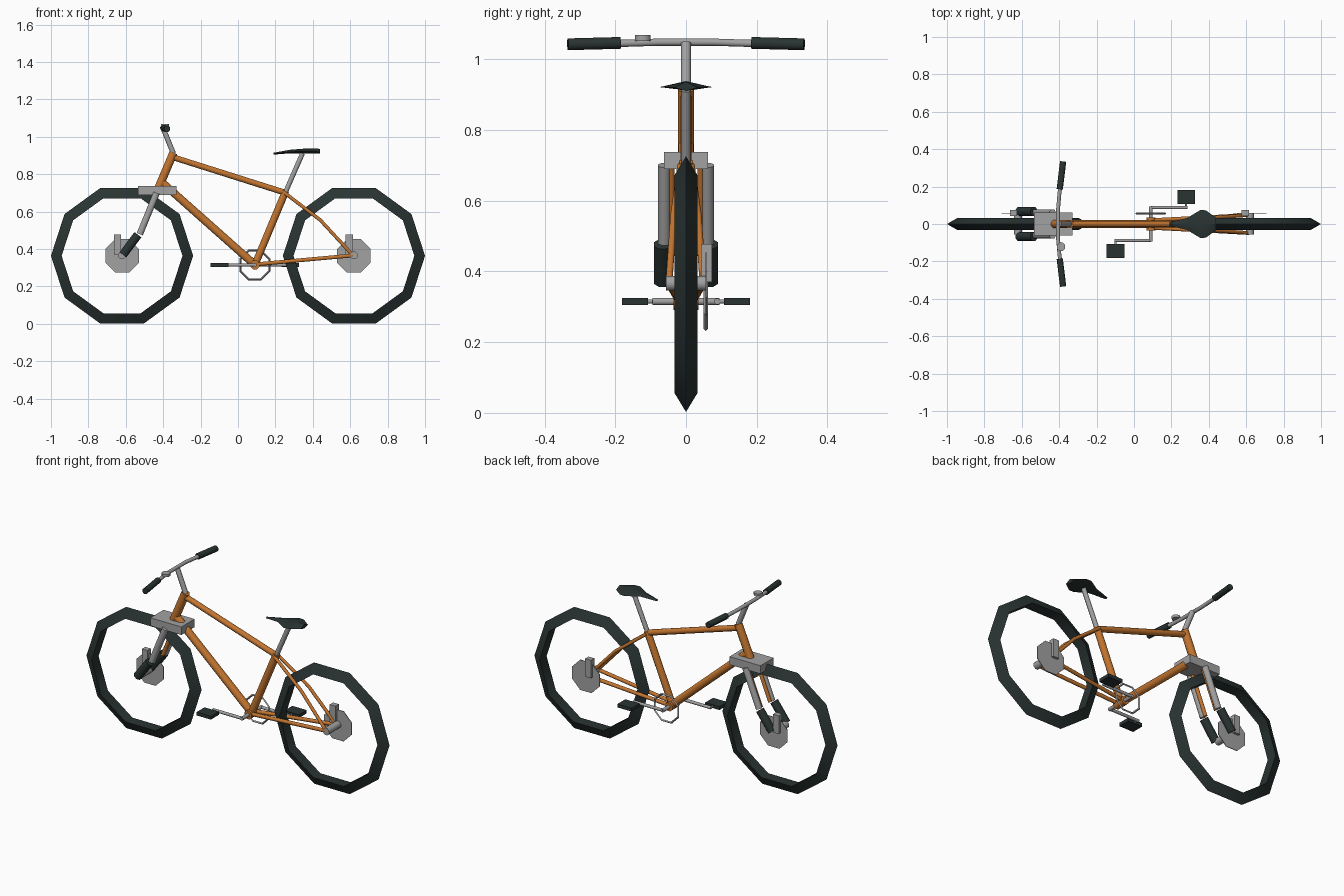
import bpy, bmesh, math
from mathutils import Vector

if "Cube" in bpy.data.objects:
    bpy.data.objects.remove(bpy.data.objects["Cube"])


def material(name, col):
    m = bpy.data.materials.new(name)
    m.diffuse_color = (*col, 1)
    m.use_nodes = True
    m.node_tree.nodes["Principled BSDF"].inputs["Base Color"].default_value = m.diffuse_color
    return m


ORANGE = material("orange paint", (0.55, 0.18, 0.03))
GREY = material("metal grey", (0.36, 0.36, 0.36))
BLACK = material("rubber black", (0.022, 0.034, 0.032))


def finish(name, bm, mat, smooth=None):
    bmesh.ops.recalc_face_normals(bm, faces=bm.faces)
    me = bpy.data.meshes.new(name)
    bm.to_mesh(me)
    bm.free()
    me.materials.append(mat)
    ob = bpy.data.objects.new(name, me)
    bpy.context.collection.objects.link(ob)
    if smooth:
        bpy.context.view_layer.objects.active = ob
        ob.select_set(True)
        bpy.ops.object.shade_smooth_by_angle(angle=math.radians(smooth))
        ob.select_set(False)
    return ob


def skin(bm, rings, closed=False):
    n = len(rings[0])
    pairs = list(zip(rings, rings[1:]))
    if closed:
        pairs.append((rings[-1], rings[0]))
    else:
        bm.faces.new(rings[0])
        bm.faces.new(rings[-1])
    for a, b in pairs:
        for i in range(n):
            j = (i + 1) % n
            bm.faces.new((a[i], a[j], b[j], b[i]))


def tube(name, pts, r, mat, sides=8, turn=0.5, smooth=50):
    """Capped tube swept along a short path."""
    pts = [Vector(p) for p in pts]
    bm = bmesh.new()
    rings = []
    for k, p in enumerate(pts):
        t = (pts[min(k + 1, len(pts) - 1)] - pts[max(k - 1, 0)]).normalized()
        side = Vector((0, 1, 0)) if abs(t.y) < 0.8 else Vector((1, 0, 0))
        u = (side - t * side.dot(t)).normalized()
        v = t.cross(u)
        angles = [2 * math.pi * (i + turn) / sides for i in range(sides)]
        rings.append([bm.verts.new(p + r * (u * math.cos(a) + v * math.sin(a))) for a in angles])
    skin(bm, rings)
    return finish(name, bm, mat, smooth)


def ring(name, c, R, r, major, minor, mat, turn=0.0, smooth=None):
    """Low-poly torus standing in the xz plane."""
    bm = bmesh.new()
    rings = []
    for i in range(major):
        a = 2 * math.pi * (i + turn) / major
        row = []
        for j in range(minor):
            b = 2 * math.pi * j / minor
            d = R + r * math.cos(b)
            row.append(bm.verts.new((c[0] + d * math.cos(a), c[1] + r * math.sin(b), c[2] + d * math.sin(a))))
        rings.append(row)
    skin(bm, rings, True)
    return finish(name, bm, mat, smooth)


def box(name, lo, hi, mat):
    bm = bmesh.new()
    bmesh.ops.create_cube(bm, size=1)
    for v in bm.verts:
        v.co = [(l + h) / 2 + c * (h - l) for l, h, c in zip(lo, hi, v.co)]
    return finish(name, bm, mat)


# Wheels: tyre, hub, brake disc and caliper
for label, x in (("front", -0.62), ("rear", 0.62)):
    ring(label + "_tyre", (x, 0, 0.364), 0.342, 0.038, 10, 3, BLACK, smooth=40)
    tube(label + "_hub", [(x, -0.057, 0.366), (x, 0.057, 0.366)], 0.022, GREY)
    tube(label + "_disc", [(x, 0.055, 0.364), (x, 0.059, 0.364)], 0.097, GREY, smooth=None)
    box(label + "_caliper", (x - 0.044, 0.042, 0.37), (x - 0.006, 0.074, 0.478), GREY)

# Frame
tube("head_tube", [(-0.345, 0, 0.915), (-0.43, 0, 0.715)], 0.024, ORANGE)
tube("top_tube", [(-0.345, 0, 0.89), (0.25, 0, 0.702)], 0.017, ORANGE)
tube("down_tube", [(-0.405, 0, 0.755), (0.085, 0, 0.32)], 0.023, ORANGE)
tube("seat_tube", [(0.255, 0, 0.71), (0.09, 0, 0.315)], 0.021, ORANGE)
tube("bottom_bracket", [(0.09, -0.035, 0.315), (0.09, 0.035, 0.315)], 0.026, ORANGE)
for s, label in ((1, "right"), (-1, "left")):
    tube(label + "_seat_stay", [(0.25, s * 0.015, 0.70), (0.44, s * 0.035, 0.555), (0.615, s * 0.048, 0.366)], 0.01, ORANGE)
    tube(label + "_chain_stay", [(0.09, s * 0.02, 0.318), (0.615, s * 0.048, 0.366)], 0.011, ORANGE)

# Fork
box("fork_crown", (-0.535, -0.062, 0.69), (-0.33, 0.062, 0.738), GREY)
for s, label in ((1, "right"), (-1, "left")):
    tube(label + "_fork_leg", [(-0.435, s * 0.061, 0.70), (-0.525, s * 0.061, 0.48)], 0.019, GREY)
    tube(label + "_fork_inner", [(-0.435, s * 0.042, 0.70), (-0.525, s * 0.042, 0.48)], 0.011, ORANGE)
    tube(label + "_fork_lower", [(-0.535, s * 0.067, 0.477), (-0.615, s * 0.067, 0.37)], 0.025, BLACK)

# Stem, handlebar, grips and bell
tube("stem", [(-0.345, 0, 0.91), (-0.4, 0, 1.045)], 0.015, GREY)
tube("handlebar", [(-0.38, -0.3, 1.043), (-0.398, -0.17, 1.045), (-0.406, -0.08, 1.048),
                   (-0.406, 0.08, 1.048), (-0.398, 0.17, 1.045), (-0.38, 0.3, 1.043)], 0.011, GREY)
for s, label in ((1, "right"), (-1, "left")):
    tube(label + "_grip", [(-0.397, s * 0.186, 1.046), (-0.379, s * 0.334, 1.042)], 0.018, BLACK)
tube("bell", [(-0.39, -0.122, 1.052), (-0.39, -0.122, 1.068)], 0.024, GREY)

# Seat post and seat: diamond cross-sections from nose to tail
tube("seat_post", [(0.25, 0, 0.695), (0.345, 0, 0.912)], 0.014, GREY)
bm = bmesh.new()
rows = []
for x, w, top, mid, low in ((0.19, 0.01, 0.915, 0.91, 0.905), (0.28, 0.03, 0.931, 0.92, 0.912),
                            (0.355, 0.075, 0.937, 0.921, 0.912), (0.385, 0.073, 0.938, 0.921, 0.912),
                            (0.438, 0.033, 0.936, 0.92, 0.91)):
    rows.append([bm.verts.new(p) for p in ((x, 0, top), (x, w, mid), (x, 0, low), (x, -w, mid))])
skin(bm, rows)
finish("seat", bm, BLACK, 30)

# Cranks, chainring and pedals
ring("chainring", (0.09, 0.056, 0.315), 0.084, 0.006, 8, 4, GREY, turn=0.5)
tube("crank_axle", [(0.09, -0.094, 0.315), (0.09, 0.094, 0.315)], 0.011, GREY)
for s, label in ((1, "right"), (-1, "left")):
    px = 0.09 + s * 0.189
    tube(label + "_crank", [(0.09, s * 0.088, 0.315), (px + s * 0.006, s * 0.088, 0.315)], 0.009, GREY)
    tube(label + "_pedal_axle", [(px, s * 0.085, 0.315), (px, s * 0.12, 0.315)], 0.006, GREY)
    box(label + "_pedal", (px - 0.047, s * 0.144 - 0.037, 0.305), (px + 0.047, s * 0.144 + 0.037, 0.325), BLACK)
